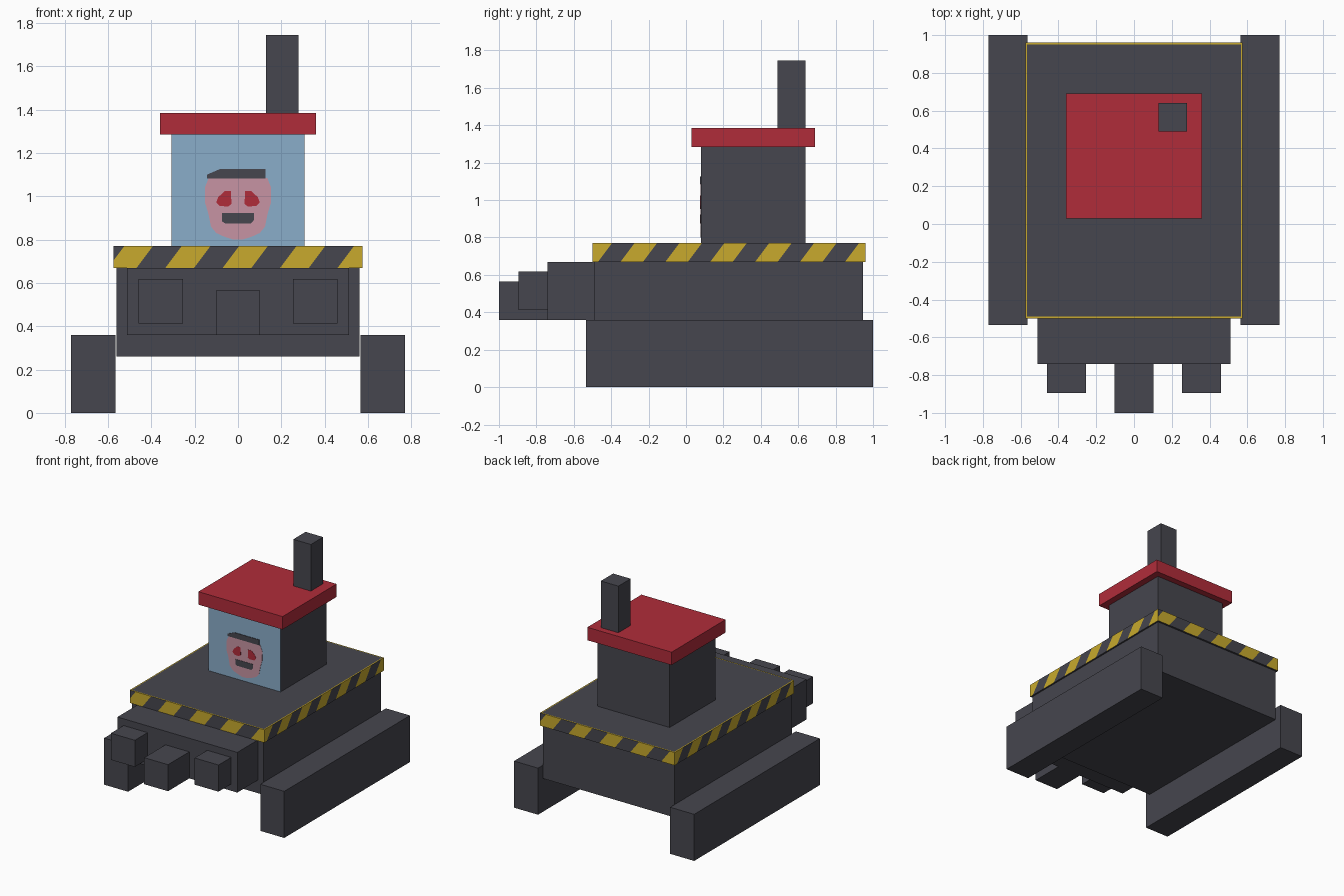
import bpy, bmesh, math
from mathutils import Vector

if "Cube" in bpy.data.objects:
    bpy.data.objects.remove(bpy.data.objects["Cube"])


def colour(name, rgb):
    m = bpy.data.materials.new(name)
    lin = [((c / 255 + 0.055) / 1.055) ** 2.4 for c in rgb]
    m.diffuse_color = (*lin, 1)
    m.use_nodes = True
    m.node_tree.nodes["Principled BSDF"].inputs["Base Color"].default_value = m.diffuse_color
    return m


DARK = colour("dark grey", (70, 70, 78))
YELLOW = colour("hazard yellow", (200, 170, 45))
RED = colour("red", (176, 44, 58))
BLUE = colour("window blue", (138, 174, 202))
PINK = colour("pink", (199, 148, 163))


def finish(name, bm, mats):
    bmesh.ops.recalc_face_normals(bm, faces=bm.faces)
    me = bpy.data.meshes.new(name)
    bm.to_mesh(me)
    bm.free()
    for m in mats:
        me.materials.append(m)
    ob = bpy.data.objects.new(name, me)
    bpy.context.collection.objects.link(ob)
    return ob


def box_mesh(x, y, z):
    bm = bmesh.new()
    bmesh.ops.create_cube(bm, size=1)
    for v in bm.verts:
        v.co = [lo + (c + 0.5) * (hi - lo) for c, (lo, hi) in zip(v.co, (x, y, z))]
    bm.normal_update()
    return bm


def box(name, x, y, z, mat=DARK):
    return finish(name, box_mesh(x, y, z), [mat])


def plate(name, outline, mat, depth, y=0.08):
    # Thin plate standing on the front window, outline given as (x, z)
    bm = bmesh.new()
    f = bm.faces.new([bm.verts.new((px, y, pz)) for px, pz in outline])
    ext = bmesh.ops.extrude_face_region(bm, geom=[f])
    bmesh.ops.translate(bm, vec=(0, -depth, 0),
                        verts=[v for v in ext["geom"] if isinstance(v, bmesh.types.BMVert)])
    return finish(name, bm, [mat])


# Chassis and front machinery
box("hull", (-0.562, 0.562), (-0.49, 0.945), (0.26, 0.67))
box("nose", (-0.512, 0.512), (-0.74, -0.49), (0.36, 0.67))
box("front_centre_block", (-0.102, 0.102), (-1.0, -0.74), (0.36, 0.565))
for side, s in (("left", -1), ("right", 1)):
    box(side + "_track", sorted((s * 0.565, s * 0.77)), (-0.535, 1.0), (0, 0.36))
    box(side + "_headlamp_block", sorted((s * 0.255, s * 0.46)), (-0.895, -0.74), (0.412, 0.618))

# Striped deck: slanted cuts in each side wall, then alternate colours
Z0, SLANT = 0.67, 0.75
bm = box_mesh((-0.575, 0.575), (-0.5, 0.96), (Z0, 0.77))
walls = [  # outward normal, along direction, first stripe, period
    (Vector((0, -1, 0)), Vector((1, 0, 0)), -0.60, 0.265),
    (Vector((0, 1, 0)), Vector((-1, 0, 0)), -0.60, 0.265),
    (Vector((1, 0, 0)), Vector((0, 1, 0)), -0.59, 0.24),
    (Vector((-1, 0, 0)), Vector((0, -1, 0)), -1.05, 0.24),
]
for normal, along, start, period in walls:
    for k in range(-1, 16):
        faces = [f for f in bm.faces if f.normal.dot(normal) > 0.9]
        geom = set(faces)
        for f in faces:
            geom.update(f.edges)
            geom.update(f.verts)
        bmesh.ops.bisect_plane(bm, geom=list(geom), dist=1e-5,
                               plane_co=along * (start + k * period / 2) + Vector((0, 0, Z0)),
                               plane_no=along - Vector((0, 0, SLANT)))
        bm.normal_update()
    for f in bm.faces:
        if f.normal.dot(normal) > 0.9:
            c = f.calc_center_median()
            s = c.dot(along) - SLANT * (c.z - Z0)
            f.material_index = 1 if ((s - start) % period) < period / 2 else 0
# Yellow rim around a dark deck surface
top = [f for f in bm.faces if f.normal.z > 0.9]
rim = bmesh.ops.inset_region(bm, faces=top, thickness=0.009, use_even_offset=True)
for f in rim["faces"]:
    f.material_index = 1
finish("striped_deck", bm, [DARK, YELLOW])

# Cabin with a window filling its front wall
bm = box_mesh((-0.308, 0.308), (0.08, 0.64), (0.77, 1.285))
for f in bm.faces:
    f.material_index = 1 if f.normal.y < -0.9 else 0
finish("cabin", bm, [DARK, BLUE])
box("roof", (-0.36, 0.36), (0.03, 0.69), (1.285, 1.385), RED)
box("chimney", (0.13, 0.28), (0.49, 0.64), (1.385, 1.745))

# Driver painted on the window
half = [(0.02, 0.80), (0.06, 0.812), (0.10, 0.83), (0.125, 0.86), (0.137, 0.92),
        (0.152, 0.97), (0.153, 1.04), (0.135, 1.085)]
plate("driver_face", half + [(-x, z) for x, z in reversed(half)], PINK, 0.002)
plate("driver_cap", [(-0.143, 1.083), (0.128, 1.083), (0.128, 1.125), (-0.085, 1.125),
                     (-0.143, 1.10)], DARK, 0.004)
plate("driver_mouth", [(-0.075, 0.885), (-0.06, 0.875), (0.06, 0.875), (0.073, 0.89),
                       (0.073, 0.922), (-0.075, 0.922)], DARK, 0.004)
eye = [(0.03, 0.965), (0.045, 0.953), (0.085, 0.955), (0.1, 0.972), (0.092, 0.995),
       (0.062, 1.024), (0.033, 1.024)]
for side, s in (("left", -1), ("right", 1)):
    plate(side + "_eye", [(s * x, z) for x, z in eye], RED, 0.004)
